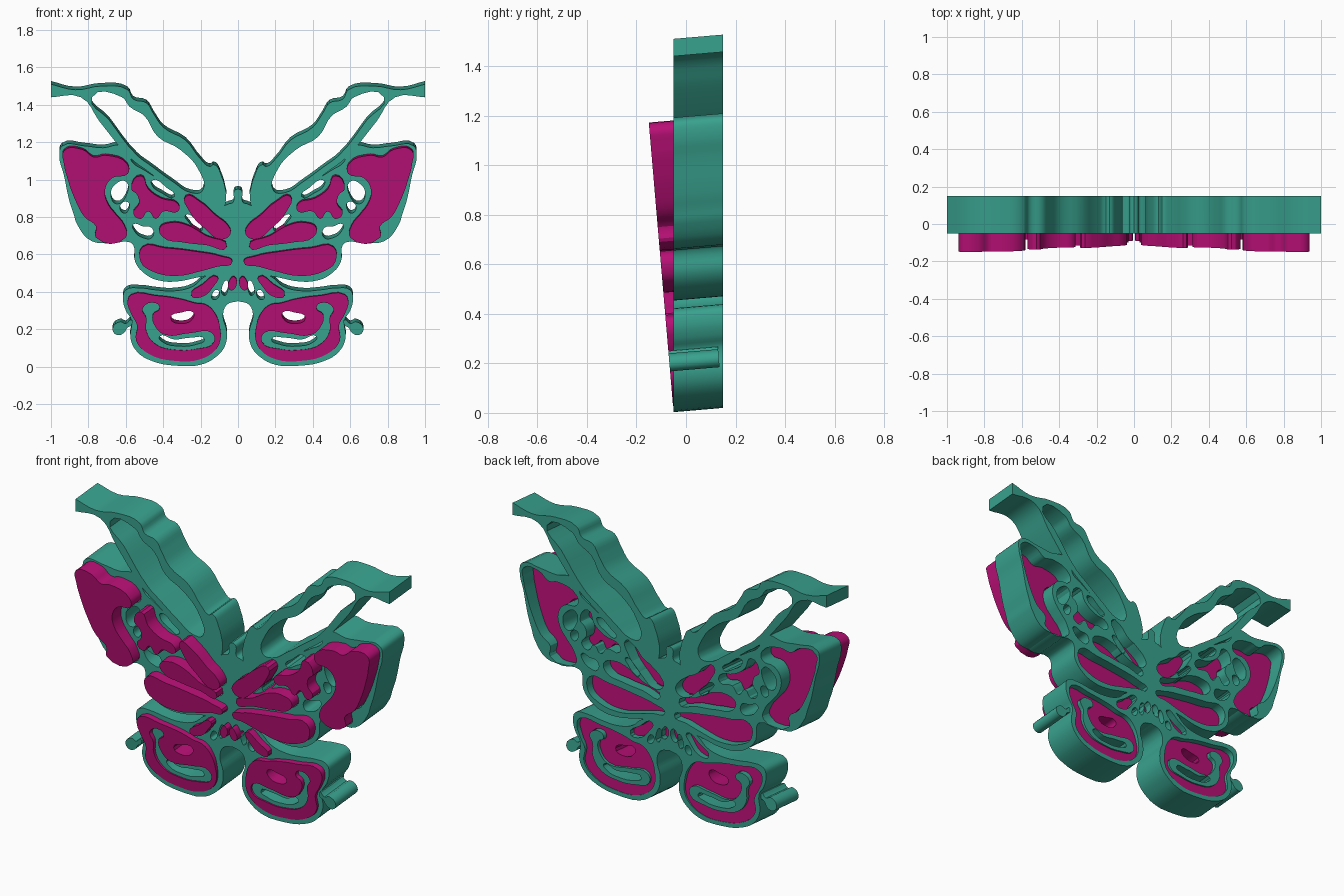
import bpy

SLANT = 0.0855   # lean of the extrusion direction (rise per unit of depth)
DEPTH = 0.20


def colour(name, rgb):
    m = bpy.data.materials.new(name)
    m.diffuse_color = (*rgb, 1)
    return m


TEAL = colour("teal", (0.04, 0.36, 0.27))
MAGENTA = colour("magenta", (0.48, 0.005, 0.18))


def plate(name, loops, mat, leaning):
    """Smooth closed loops (hundredths of a unit) filled, extruded, slanted and mirrored."""
    cu = bpy.data.curves.new(name, 'CURVE')
    cu.dimensions = '2D'
    cu.fill_mode = 'BOTH'
    cu.resolution_u = 4
    cu.extrude = DEPTH / 2
    for pts in loops:
        n = len(pts) // 2
        sp = cu.splines.new('BEZIER')
        sp.bezier_points.add(n - 1)
        for i, bp in enumerate(sp.bezier_points):
            bp.co = (pts[2 * i] / 100, pts[2 * i + 1] / 100, 0)
            kind = 'VECTOR' if pts[2 * i] in (0, 100) else 'AUTO'
            bp.handle_left_type = bp.handle_right_type = kind
        sp.use_cyclic_u = True
    tmp = bpy.data.objects.new(name + "_curve", cu)
    bpy.context.collection.objects.link(tmp)
    bpy.context.view_layer.update()
    dg = bpy.context.evaluated_depsgraph_get()
    me = bpy.data.meshes.new_from_object(tmp.evaluated_get(dg))
    bpy.data.objects.remove(tmp)
    for v in me.vertices:
        x, h, d = v.co.x, max(v.co.y, 0.003), DEPTH / 2 - v.co.z
        y = -0.05 + d - (SLANT * h if leaning else 0)
        v.co = (min(max(x, 0), 1), y, h + SLANT * d)
    me.name = name
    me.materials.clear()
    me.materials.append(mat)
    ob = bpy.data.objects.new(name, me)
    bpy.context.collection.objects.link(ob)
    ob.modifiers.new("mirror", 'MIRROR')
    bpy.context.view_layer.objects.active = ob
    bpy.ops.object.select_all(action='DESELECT')
    ob.select_set(True)
    bpy.ops.object.shade_smooth_by_angle()
    return ob


# Long upper wing loop
upper_outline = [10, 82, 10, 105, 13, 108, 15, 107, 20, 111, 28, 121, 40, 128, 45, 135,
                 49, 141, 56, 143, 59, 148, 73, 150, 87, 148, 100, 151, 100, 144, 84, 144,
                 74, 131, 57, 111, 49, 105, 38, 97, 22, 89, 16, 83]
upper_hole = [19, 94, 21, 105, 31, 116, 43, 123, 50, 134, 58, 139, 62, 144, 78, 144,
              69, 132, 54, 113, 46, 107, 35, 99, 25, 93]
plate("upper_wing_loop", [upper_outline, upper_hole], TEAL, False)

# Forewing: coloured panels
fore_panels = {
    "forewing_tip_panel": [93, 115.5, 83, 116, 77, 112, 71, 113, 59, 108, 59, 103, 67, 101, 71, 95,
                           70, 88, 65, 81, 61, 76, 60, 69, 76, 69, 76, 75, 82, 80, 87, 89,
                           91, 100, 93, 108],
    "forewing_spike_panel": [52, 102, 48, 95, 41, 90, 32, 87, 32, 83, 40, 83, 44, 79, 48, 83,
                             52, 79, 56, 82, 53, 87, 54, 92, 57, 95],
    "forewing_top_lobe": [28, 91, 20, 88, 12, 81, 5, 75, 4, 71, 9, 68, 18, 74, 26, 83],
    "forewing_middle_lobe": [6, 64, 17, 70, 28, 76, 36, 77, 42, 74, 40, 69, 30, 66.5, 17, 65],
    "forewing_lower_lobe": [3, 56, 9, 59, 22, 61.5, 39, 63.5, 51, 64, 52, 56, 46, 51,
                            33, 48.5, 20, 51, 11, 53.5],
}
# Forewing: open gaps
fore_gaps = [
    [60, 99, 66, 97, 68, 92, 65, 87, 60, 91],
    [59, 88, 63, 86, 61, 82, 58.5, 84],
    [46, 74, 51, 75, 56, 76, 55, 72, 51, 69, 46, 69],
    [34, 91, 41, 93, 46, 97, 46, 99.5, 38, 95.5],
    [19.5, 72.5, 23, 79, 28, 81, 26.5, 77.5],
]
fore_outline = [0, 95, 2, 94, 2.5, 88, 5, 87, 9, 86, 13, 90, 20, 91, 28, 94, 38, 98,
                50, 105, 57, 110, 58, 117, 64, 118.5, 72, 117, 82, 118, 94, 118, 95.5, 113,
                93, 102, 90, 88, 88, 82, 86, 76, 78, 67, 68, 66.5, 58, 66.5, 56, 65, 55, 56,
                49, 49, 42, 46, 33, 45.5, 20, 48, 10, 49.5, 0, 50]
plate("forewing_frame", [fore_outline, *fore_panels.values(), *fore_gaps], TEAL, False)
for name, pts in fore_panels.items():
    plate(name, [pts], MAGENTA, True)

# Hindwing: broad panel with a teal hook island, plus small root lobes
hind_panels = {
    "hindwing_panel": [30, 36, 44, 38, 57, 38.5, 59, 35, 57, 28, 54, 22, 54.5, 14, 48, 7,
                       33, 3, 20, 4, 12, 9, 9.5, 14, 9.5, 20, 12, 28, 17, 33, 23, 34],
    "hindwing_root_lobe": [11, 48, 19, 44, 25, 38, 20, 37, 13, 43],
    "tail_lobe": [2, 48, 4, 47, 4.5, 41, 1.5, 42],
}
hook = [51, 31, 44, 34, 42, 31, 45.5, 28, 44, 21, 39, 17, 25, 18, 14, 18, 13, 13, 22, 9.5,
        34, 9, 44, 12, 49, 19, 49, 26]
slot = [24, 29, 30, 29, 36, 26, 30, 23, 24, 26]
hind_gaps = [
    [18, 14.5, 25, 15.5, 34, 14.5, 42, 16, 40, 13, 32, 11, 22, 12],
    [6, 46, 8, 44, 7.5, 38, 5.7, 40],
    [11, 41, 14, 38, 13.5, 36, 10.5, 37],
]
hind_outline = [0, 51.5, 10, 50.5, 18, 48, 24, 43, 34, 40.5, 44, 41, 52, 42, 60, 41, 61.5, 37,
                60, 30, 57, 25, 57.5, 15, 54, 8, 46, 3, 33, 0.5, 20, 1, 12, 5, 7, 11, 6, 19,
                8, 27, 6, 33, 0, 35]
plate("hindwing_frame", [hind_outline, *hind_panels.values(), hook, *hind_gaps], TEAL, False)
for name, pts in hind_panels.items():
    plate(name, [pts, hook, slot] if name == "hindwing_panel" else [pts], MAGENTA, True)

# Small teal drop beside the hindwing
plate("side_drop", [[57, 25, 60, 23, 63, 24, 67, 20.5, 65, 17, 61, 18, 59, 21, 57, 22]], TEAL, True)
